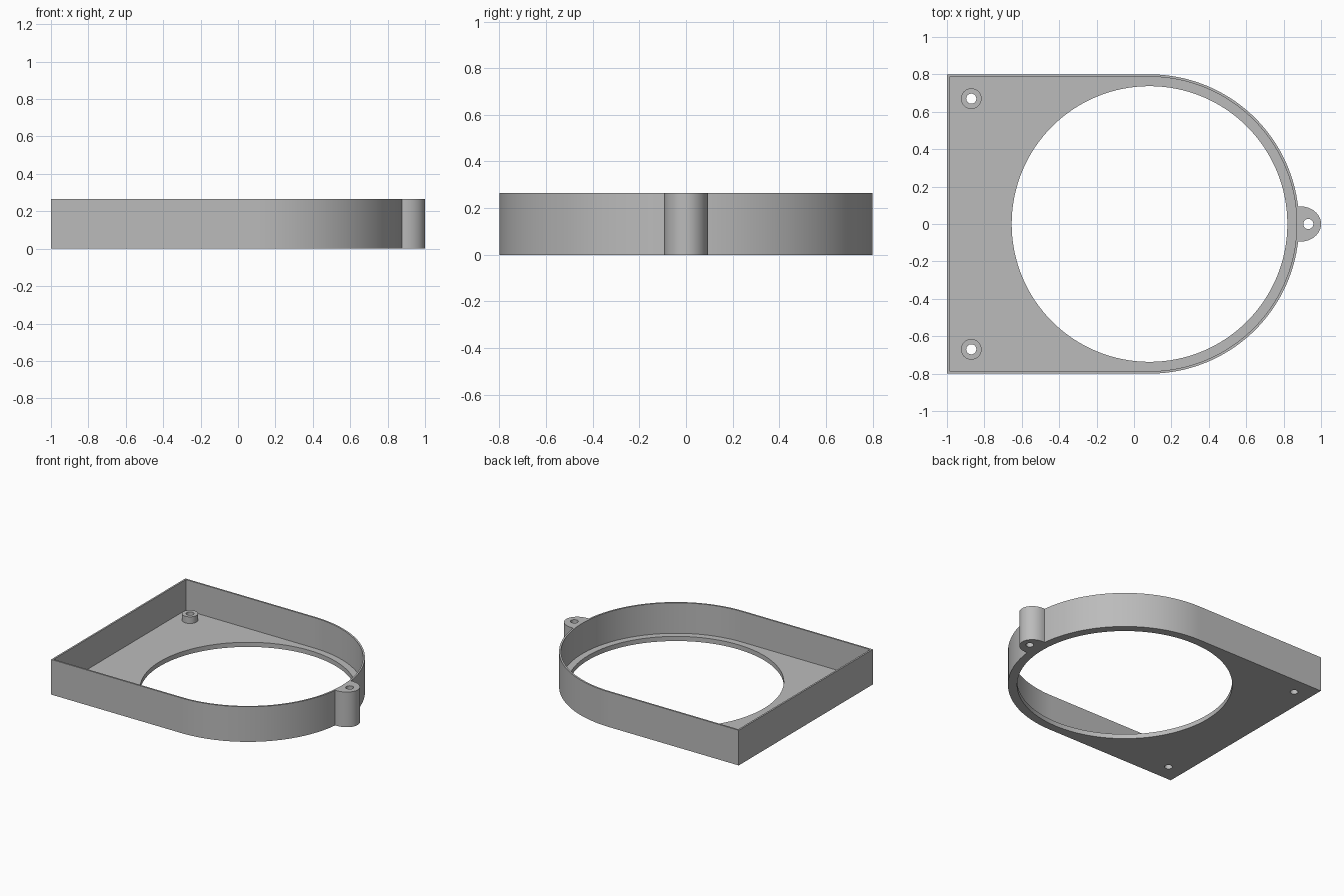
import bpy, bmesh
from math import sin, cos, pi, asin

if "Cube" in bpy.data.objects:
    bpy.data.objects.remove(bpy.data.objects["Cube"])

H, FLOOR, WALL = 0.265, 0.035, 0.013      # overall height, floor and wall thickness
CX, R = 0.083, 0.8                        # centre and radius of the round end
HOLE = 0.027                              # screw hole radius

grey = bpy.data.materials.new("light grey plastic")
grey.use_nodes = True
colour = (0.5, 0.5, 0.5, 1)
grey.diffuse_color = colour
grey.node_tree.nodes["Principled BSDF"].inputs["Base Color"].default_value = colour


def arc(cx, cy, rx, ry, a0, a1, n):
    return [(cx + rx * cos(a0 + (a1 - a0) * i / n),
             cy + ry * sin(a0 + (a1 - a0) * i / n)) for i in range(n + 1)]


def circle(cx, cy, r, n=48):
    return arc(cx, cy, r, r, 0, 2 * pi, n)[:-1]


def d_shape(inset):
    r = R - inset
    return [(-1 + inset, r), (-1 + inset, -r)] + arc(CX, 0, r, r, -pi / 2, pi / 2, 96)


def prism(name, outline, z0, z1):
    bm = bmesh.new()
    face = bm.faces.new([bm.verts.new((x, y, z0)) for x, y in outline])
    top = bmesh.ops.extrude_face_region(bm, geom=[face])["geom"]
    bmesh.ops.translate(bm, vec=(0, 0, z1 - z0),
                        verts=[g for g in top if isinstance(g, bmesh.types.BMVert)])
    bmesh.ops.recalc_face_normals(bm, faces=bm.faces)
    mesh = bpy.data.meshes.new(name)
    bm.to_mesh(mesh)
    bm.free()
    mesh.materials.append(grey)
    obj = bpy.data.objects.new(name, mesh)
    bpy.context.collection.objects.link(obj)
    return obj


def cut(obj, outline, z0, z1):
    cutter = prism("cutter", outline, z0, z1)
    cutter.hide_render = True
    mod = obj.modifiers.new("cut", 'BOOLEAN')
    mod.operation, mod.solver, mod.object = 'DIFFERENCE', 'EXACT', cutter
    bpy.context.view_layer.objects.active = obj
    bpy.ops.object.modifier_apply(modifier=mod.name)
    bpy.data.objects.remove(cutter)


# Tray: hollowed D-shaped body with a large round opening
tray = prism("tray", d_shape(0), 0, H)
cut(tray, d_shape(WALL), FLOOR, H + 0.1)
cut(tray, circle(CX, 0, 0.737, 128), -0.1, FLOOR + 0.1)
parts = [tray]

# Screw bosses in the two square corners
for side, label in ((1, "back"), (-1, "front")):
    x, y = -0.87, side * 0.67
    cut(tray, circle(x, y, HOLE), -0.1, H)
    boss = prism(label + "_screw_boss", circle(x, y, 0.055), FLOOR, 0.085)
    cut(boss, circle(x, y, HOLE), -0.1, H)
    parts.append(boss)

# Mounting ear on the round end, its inner side following the wall
W = 0.094
a = asin(W / R)
ear_outline = arc(0.89, 0, 0.11, W, -pi / 2, pi / 2, 32) + arc(CX, 0, R, R, a, -a, 16)
ear = prism("mounting_ear", ear_outline, 0, H)
cut(ear, circle(0.932, 0, HOLE), -0.1, H + 0.1)
parts.append(ear)

# Smooth curved walls, crisp edges
bpy.ops.object.select_all(action='DESELECT')
for obj in parts:
    obj.select_set(True)
bpy.context.view_layer.objects.active = tray
bpy.ops.object.shade_smooth_by_angle(angle=pi / 6)
